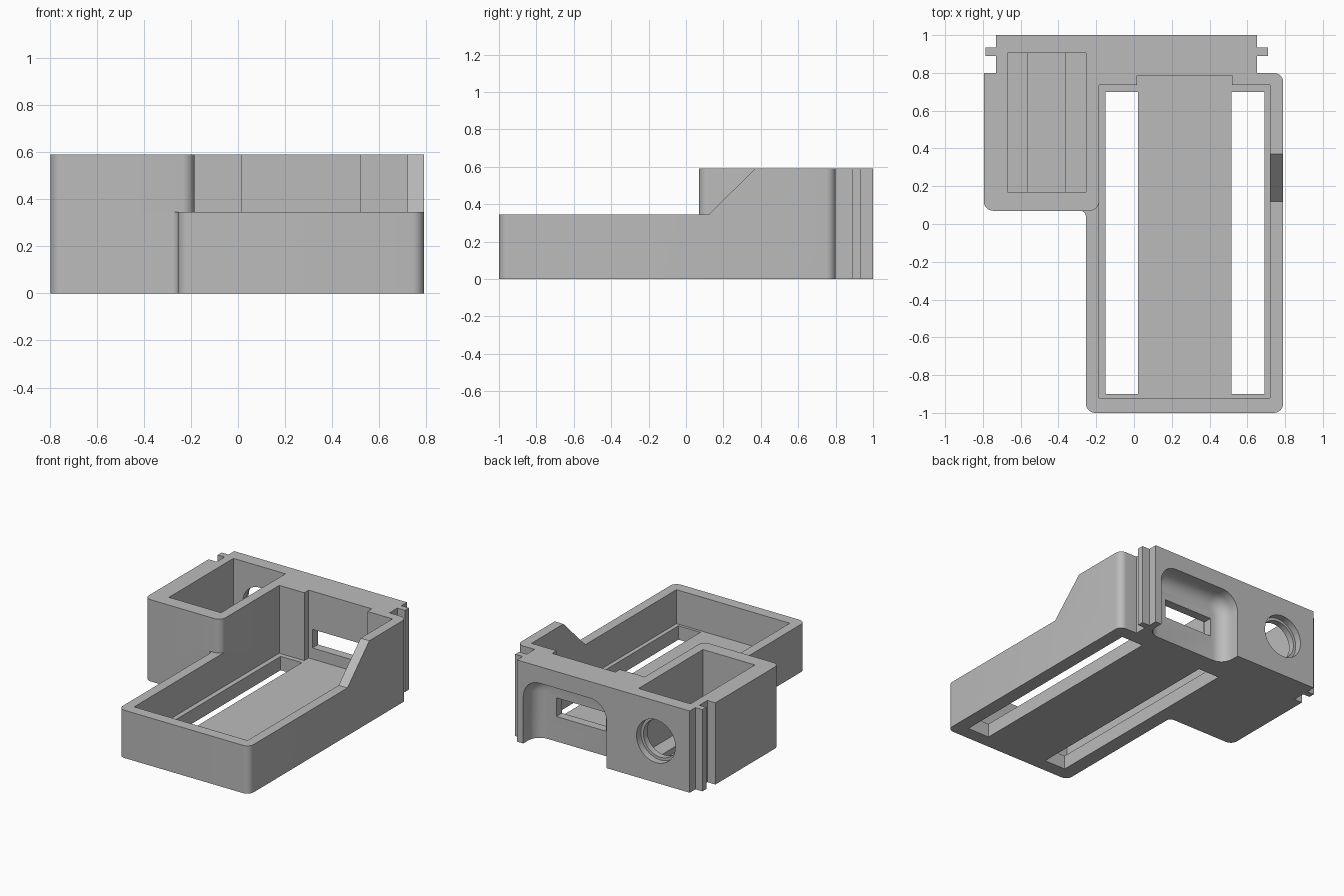
import bpy, bmesh, math
from mathutils import Vector, Matrix

if "Cube" in bpy.data.objects:
    bpy.data.objects.remove(bpy.data.objects["Cube"], do_unlink=True)

grey = bpy.data.materials.new("plain grey")
grey.use_nodes = True
COLOUR = (0.5, 0.5, 0.5, 1)
grey.diffuse_color = COLOUR
grey.node_tree.nodes["Principled BSDF"].inputs["Base Color"].default_value = COLOUR

# Maps from (profile u, profile v, depth) to x, y, z
AXES = {"z": lambda u, v, d: (u, v, d),
        "y": lambda u, v, d: (u, d, v),
        "x": lambda u, v, d: (d, u, v)}


def rounded(points, steps=8):
    """Fillet each (u, v, radius) corner; a missing radius stays sharp."""
    out = []
    for i, p in enumerate(points):
        c = Vector(p[:2])
        if len(p) == 2:
            out.append(c)
            continue
        a = (Vector(points[i - 1][:2]) - c).normalized()
        b = (Vector(points[(i + 1) % len(points)][:2]) - c).normalized()
        half = a.angle(b) / 2
        centre = c + (a + b).normalized() * p[2] / math.sin(half)
        start = c + a * p[2] / math.tan(half) - centre
        end = c + b * p[2] / math.tan(half) - centre
        sweep = end.angle_signed(start)
        for k in range(steps + 1):
            out.append(centre + Matrix.Rotation(sweep * k / steps, 2) @ start)
    return out


def prism(name, points, low, high, axis="z", inner_bevel=0):
    """Extrude a profile along an axis, optionally rounding its low end."""
    place = AXES[axis]
    bm = bmesh.new()
    outline = rounded(points)
    bottom = [bm.verts.new(place(p.x, p.y, low)) for p in outline]
    top = [bm.verts.new(place(p.x, p.y, high)) for p in outline]
    base = bm.faces.new(bottom)
    bm.faces.new(top)
    for i in range(len(outline)):
        j = (i + 1) % len(outline)
        bm.faces.new((bottom[i], bottom[j], top[j], top[i]))
    bmesh.ops.recalc_face_normals(bm, faces=bm.faces[:])
    if inner_bevel:
        bmesh.ops.bevel(bm, geom=list(base.edges), offset=inner_bevel,
                        segments=6, profile=0.5, affect="EDGES")
    mesh = bpy.data.meshes.new(name)
    bm.to_mesh(mesh)
    bm.free()
    mesh.materials.append(grey)
    ob = bpy.data.objects.new(name, mesh)
    bpy.context.collection.objects.link(ob)
    return ob


def rect(u0, u1, v0, v1):
    return [(u0, v0), (u1, v0), (u1, v1), (u0, v1)]


def circle(u, v, r, n=48):
    return [(u + r * math.cos(math.tau * k / n), v + r * math.sin(math.tau * k / n))
            for k in range(n)]


def cut(body, cutter):
    cutter.hide_render = True
    mod = body.modifiers.new(cutter.name, "BOOLEAN")
    mod.operation, mod.solver, mod.object = "DIFFERENCE", "EXACT", cutter
    bpy.context.view_layer.objects.active = body
    bpy.ops.object.modifier_apply(modifier=mod.name)
    bpy.data.objects.remove(cutter, do_unlink=True)


# Full-height outline: tray, side box, back block and guide ribs
H, RIM, FLOOR, R = 0.59, 0.345, 0.1, 0.05
housing = prism("housing", [
    (-0.255, -1, R), (0.79, -1, R), (0.79, 0.8, R), (0.65, 0.8),
    (0.65, 0.89), (0.71, 0.89), (0.71, 0.935), (0.65, 0.935), (0.65, 1),
    (-0.73, 1), (-0.73, 0.935), (-0.785, 0.935), (-0.785, 0.89), (-0.73, 0.89),
    (-0.73, 0.8), (-0.795, 0.8), (-0.795, 0.07, R), (-0.255, 0.07, 0.03)], 0, H)

# Tray cavity with a shallow notch in its back wall
cut(housing, prism("tray_cavity", [
    (-0.185, -0.92), (0.72, -0.92), (0.72, 0.735), (0.52, 0.735), (0.52, 0.785),
    (0.015, 0.785), (0.015, 0.735), (-0.185, 0.735)], FLOOR, 1))

# Lower the front rim, round the box corner, slope up the side wall
cut(housing, prism("front_rim_cut", [
    (-0.4, -1.2), (0.9, -1.2), (0.9, 0.12), (-0.185, 0.12),
    (-0.185, 0.07, R), (-0.4, 0.07)], RIM, 1))
cut(housing, prism("side_slope_cut", [
    (0, RIM), (0.12, RIM), (0.37, H), (0.37, 1), (0, 1)], 0.6, 0.9, "x"))

# Long floor slots
for name, x0, x1 in (("right_slot", -0.15, 0.02), ("left_slot", 0.515, 0.69)):
    cut(housing, prism(name, rect(x0, x1, -0.9, 0.7), -0.1, 0.2))

# Side box cavity with a floor channel
cut(housing, prism("box_cavity", rect(-0.67, -0.255, 0.17, 0.905), FLOOR, 1))
cut(housing, prism("floor_channel", rect(-0.56, -0.365, 0.17, 0.905), 0.06, 0.2))

# Stepped round hole through the back
cut(housing, prism("hole_outer", circle(-0.46, 0.3, 0.155), 0.95, 1.1, "y"))
cut(housing, prism("hole_inner", circle(-0.46, 0.3, 0.135), 0.85, 1.0, "y"))

# Soft recess in the back, with a window into the tray
cut(housing, prism("back_recess", [
    (-0.065, -0.3), (0.6, -0.3), (0.6, 0.47, 0.13), (-0.065, 0.47, 0.13)],
    0.85, 1.1, "y", inner_bevel=0.09))
cut(housing, prism("window", rect(0.045, 0.44, 0.18, 0.315), 0.75, 0.9, "y"))

bpy.ops.object.select_all(action="DESELECT")
housing.select_set(True)
bpy.context.view_layer.objects.active = housing
bpy.ops.object.shade_smooth_by_angle(angle=math.radians(30))
